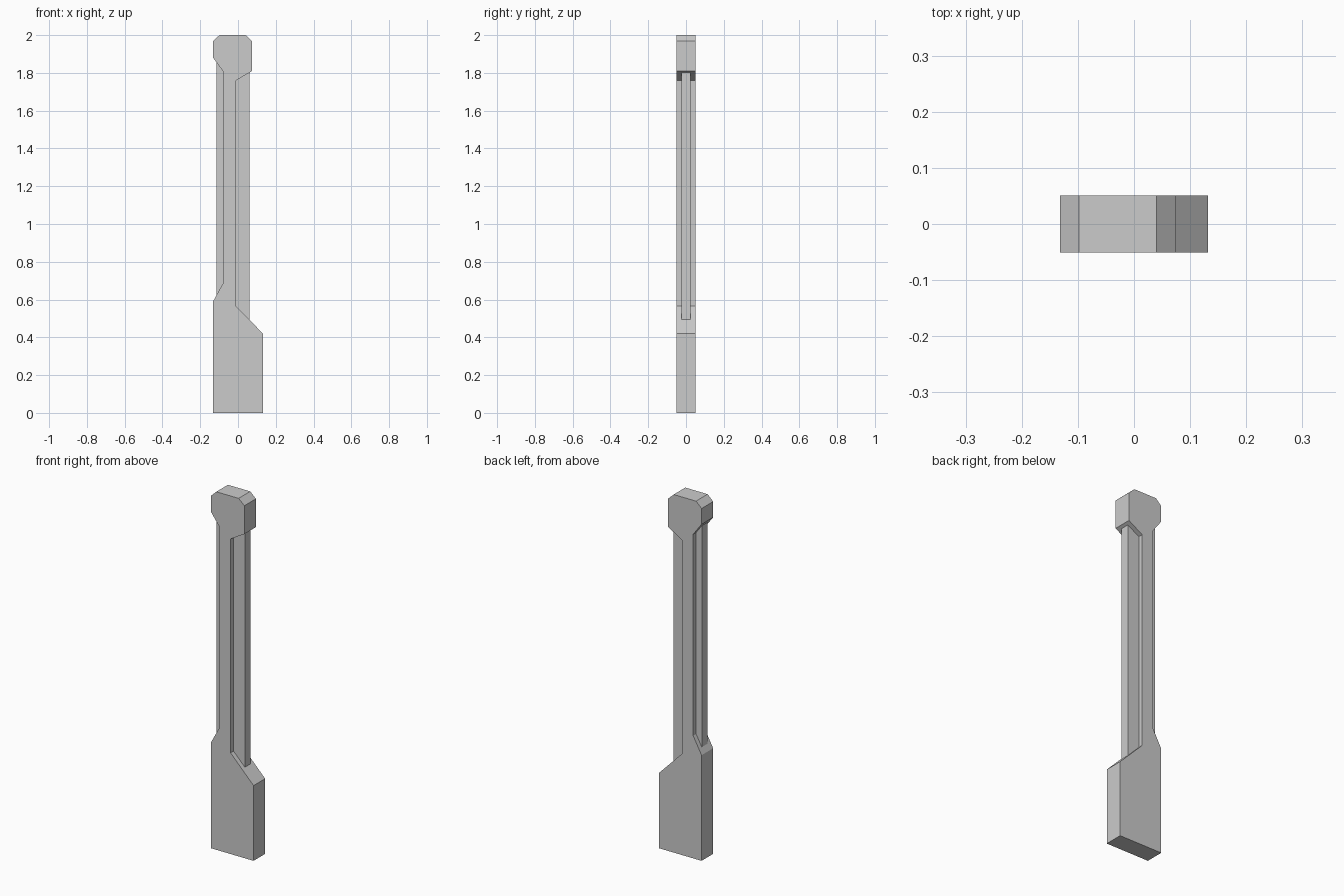
import bpy, bmesh

if "Cube" in bpy.data.objects:
    bpy.data.objects.remove(bpy.data.objects["Cube"])


def extruded_profile(name, points, half_depth):
    """Extrude an x-z outline symmetrically along y."""
    bm = bmesh.new()
    face = bm.faces.new([bm.verts.new((x, -half_depth, z)) for x, z in points])
    result = bmesh.ops.extrude_face_region(bm, geom=[face])
    back = [v for v in result["geom"] if isinstance(v, bmesh.types.BMVert)]
    bmesh.ops.translate(bm, verts=back, vec=(0, 2 * half_depth, 0))
    bmesh.ops.recalc_face_normals(bm, faces=bm.faces)
    mesh = bpy.data.meshes.new(name)
    bm.to_mesh(mesh)
    bm.free()
    obj = bpy.data.objects.new(name, mesh)
    bpy.context.collection.objects.link(obj)
    return obj


# Wide base, slim neck and chamfered head in one outline
extruded_profile("pillar_body", [
    (-0.132, 0), (0.132, 0), (0.132, 0.42), (-0.01, 0.565),
    (-0.01, 1.76), (0.075, 1.81), (0.075, 1.968), (0.04, 2),
    (-0.098, 2), (-0.132, 1.968), (-0.132, 1.88), (-0.08, 1.81),
    (-0.08, 0.685), (-0.132, 0.59)], 0.051)

# Thin inner plate showing on both sides of the neck, ends set into the body
extruded_profile("inner_plate", [
    (-0.115, 0.61), (0.06, 0.485), (0.06, 1.81), (-0.115, 1.865)], 0.025)
